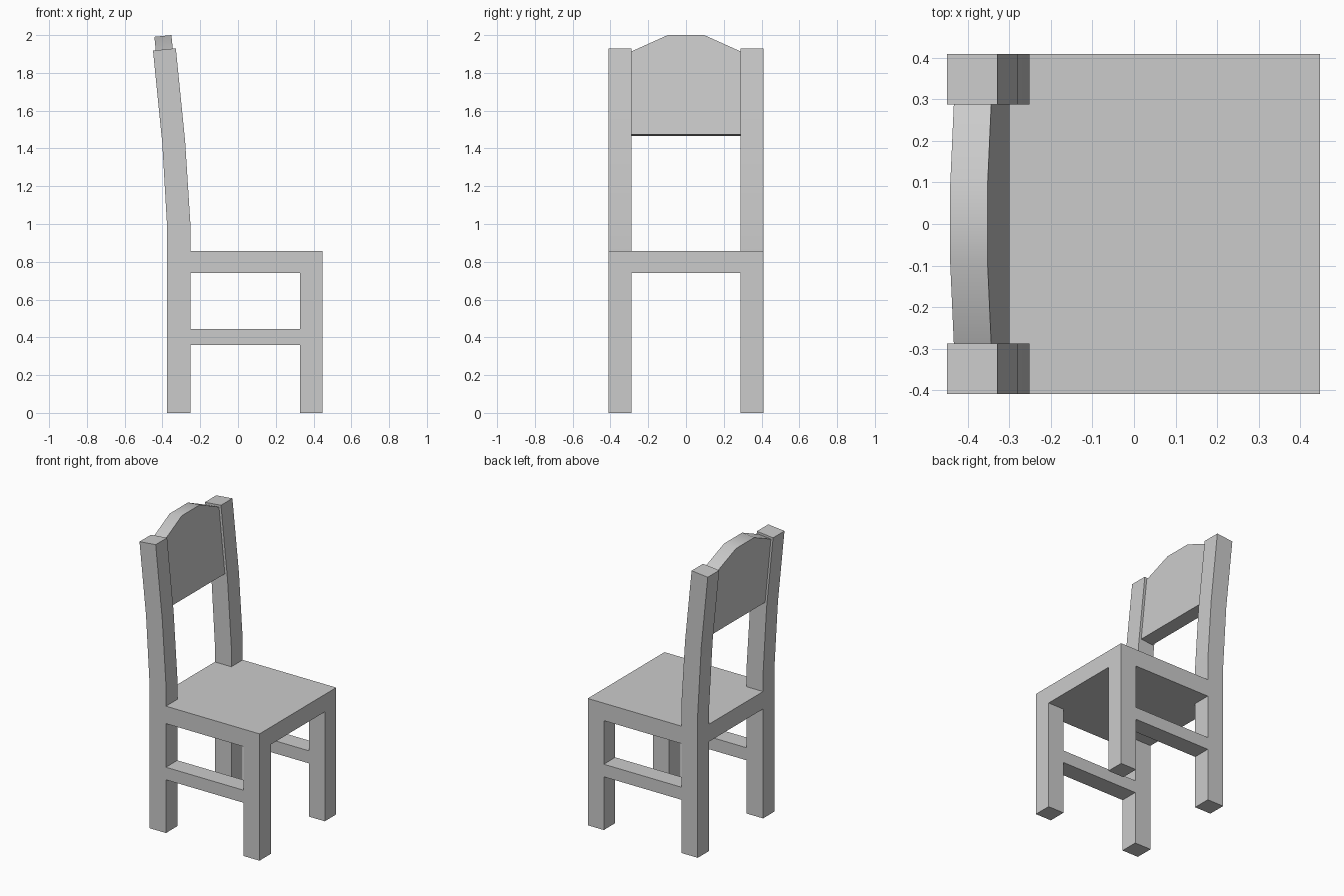
import bpy, bmesh
from mathutils import Vector

if "Cube" in bpy.data.objects:
    bpy.data.objects.remove(bpy.data.objects["Cube"])


def prism(name, outline, offset, mirror=False):
    """Extrude a planar outline along an offset; optionally mirror across y = 0."""
    bm = bmesh.new()
    face = bm.faces.new([bm.verts.new(p) for p in outline])
    ext = bmesh.ops.extrude_face_region(bm, geom=[face], use_keep_orig=True)
    moved = [v for v in ext["geom"] if isinstance(v, bmesh.types.BMVert)]
    bmesh.ops.translate(bm, verts=moved, vec=Vector(offset))
    bmesh.ops.recalc_face_normals(bm, faces=bm.faces)
    mesh = bpy.data.meshes.new(name)
    bm.to_mesh(mesh)
    bm.free()
    obj = bpy.data.objects.new(name, mesh)
    bpy.context.collection.objects.link(obj)
    if mirror:
        mod = obj.modifiers.new("Mirror", 'MIRROR')
        mod.use_axis = (False, True, False)
        mod.use_mirror_merge = False
    return obj


def side_part(name, profile, y0, y1, mirror=True):
    """Extrude an x-z side profile from y0 to y1."""
    return prism(name, [(x, y0, z) for x, z in profile], (0, y1 - y0, 0), mirror)


def rect(x0, x1, z0, z1):
    return [(x0, z0), (x1, z0), (x1, z1), (x0, z1)]


IN, OUT = 0.288, 0.41            # inner and outer faces of the legs
BACK, POST, FRONT = -0.375, -0.252, 0.448
LEG = 0.328                      # rear face of the front legs
SEAT_LOW, SEAT_TOP = 0.74, 0.858

# Seat slab, legs and side stretchers
side_part("seat", rect(BACK, FRONT, SEAT_LOW, SEAT_TOP), -OUT, OUT, mirror=False)
side_part("front_legs", rect(LEG, FRONT, 0, SEAT_LOW), IN, OUT)
side_part("back_legs", rect(BACK, POST, 0, SEAT_LOW), IN, OUT)
side_part("side_stretchers", rect(POST, LEG, 0.36, 0.445), IN, OUT)

# Back posts, bending rearward in two steps
posts = side_part("back_posts", [
    (BACK, SEAT_TOP), (POST, SEAT_TOP), (POST, 1.0), (-0.28, 1.44),
    (-0.329, 1.93), (-0.45, 1.918), (-0.401, 1.43), (BACK, 0.98)], IN, OUT)

# Leaning backrest panel with a faceted crown
def lean(z):
    return -0.39 - 0.1 * (z - 1.465)

panel = prism("backrest_panel",
              [(lean(z), y, z) for y, z in [
                  (-IN, 1.465), (IN, 1.465), (IN, 1.905),
                  (0.097, 1.991), (-0.097, 1.991), (-IN, 1.905)]],
              (0.09, 0, 0.009))

# Soft shading over the shallow bends only
for obj in (posts, panel):
    bpy.ops.object.select_all(action='DESELECT')
    obj.select_set(True)
    bpy.context.view_layer.objects.active = obj
    bpy.ops.object.shade_smooth_by_angle()
